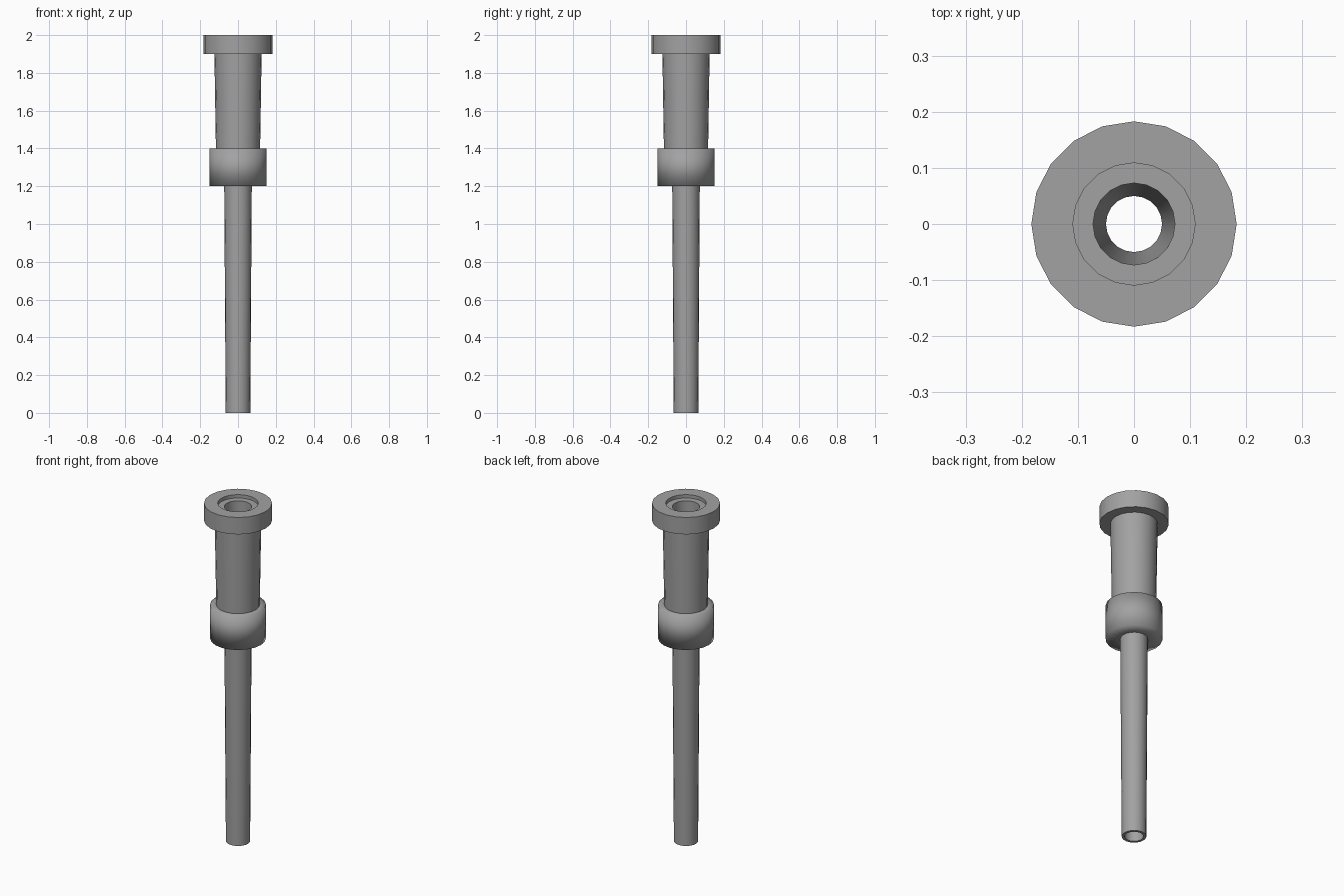
import bpy
import math

cube = bpy.data.objects.get("Cube")
if cube:
    bpy.data.objects.remove(cube, do_unlink=True)

SIDES = 20

grey = bpy.data.materials.new("metal grey")
grey.use_nodes = True
grey.diffuse_color = (0.36, 0.36, 0.36, 1)
grey.node_tree.nodes["Principled BSDF"].inputs["Base Color"].default_value = (0.36, 0.36, 0.36, 1)


def lathe(name, profile, soft_rings=()):
    """Spin a closed (radius, height) profile; soft_rings keep a blended edge."""
    verts = [(r * math.cos(a), r * math.sin(a), z)
             for r, z in profile
             for a in (math.tau * i / SIDES for i in range(SIDES))]
    n = len(profile)
    faces = []
    for k in range(n):
        low, high = k * SIDES, (k + 1) % n * SIDES
        for i in range(SIDES):
            j = (i + 1) % SIDES
            faces.append((low + i, low + j, high + j, high + i))
    mesh = bpy.data.meshes.new(name)
    mesh.from_pydata(verts, [], faces)
    mesh.materials.append(grey)
    mesh.shade_smooth()
    for edge in mesh.edges:
        ring_a, ring_b = (v // SIDES for v in edge.vertices)
        edge.use_edge_sharp = ring_a == ring_b and ring_a not in soft_rings
    obj = bpy.data.objects.new(name, mesh)
    bpy.context.collection.objects.link(obj)
    return obj


# Hollow pin: tapered tube, collar, upper sleeve, flanged head, recess and bore
lathe("hollow_pin", [
    (0.05, 0), (0.065, 0),            # open tip
    (0.073, 1.2),                     # tapered tube
    (0.15, 1.2), (0.15, 1.4),         # collar
    (0.117, 1.4), (0.125, 1.9),       # upper sleeve
    (0.183, 1.9), (0.183, 2),         # flanged head
    (0.109, 2), (0.109, 1.98),        # shallow recess
    (0.073, 1.98),                    # bore mouth
], soft_rings=(3, 4))
